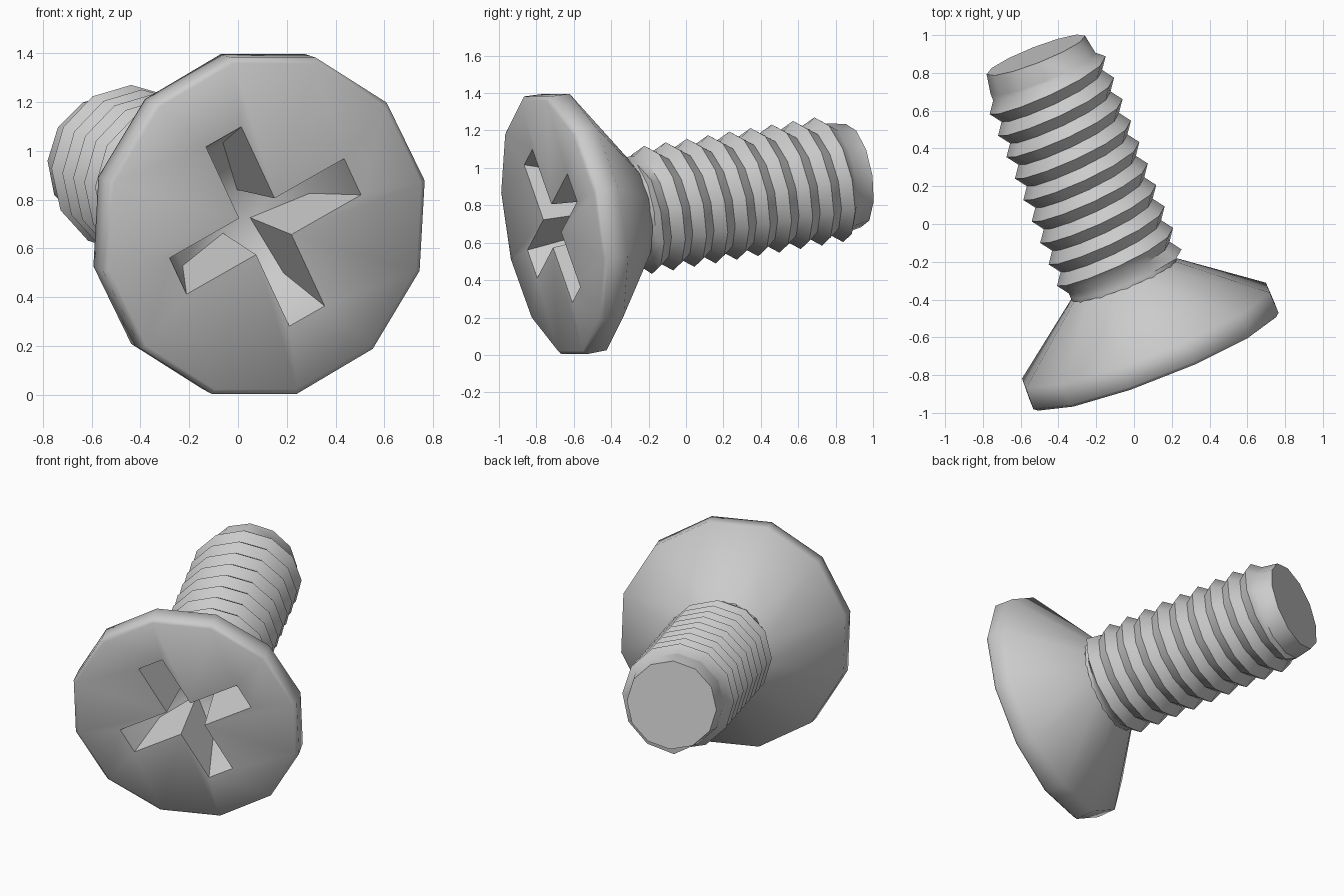
import bpy, bmesh, math
from mathutils import Vector

if "Cube" in bpy.data.objects:
    bpy.data.objects.remove(bpy.data.objects["Cube"])

SIDES = 12
STEP = 2 * math.pi / SIDES
CENTRE = Vector((0.112, -0.715, 0.69))           # middle of the head's front face
AXIS = Vector((-0.36, 0.917, 0.153)).normalized()  # from the head towards the tip
UP = (Vector((0, 0, 1)) - AXIS * AXIS.z).normalized()
SIDE = AXIS.cross(UP).normalized()               # points to +x


def place(a, b, s):
    return CENTRE + SIDE * a + UP * b + AXIS * s


def polar(r, angle, s):
    return place(r * math.cos(angle), r * math.sin(angle), s)


def ring(bm, r, s, turn=0.0):
    return [bm.verts.new(polar(r, (i + turn) * STEP, s)) for i in range(SIDES)]


def bridge(bm, a, b):
    n = len(a)
    for i in range(n):
        j = (i + 1) % n
        bm.faces.new((a[i], a[j], b[j], b[i]))


def cross(bm, length, half, s_tip, s_inner):
    # cross outline: two tip corners and one inner corner per arm
    verts = []
    for k in range(4):
        t = math.radians(29 + 90 * k)
        for u, v, s in ((length, -half, s_tip), (length, half, s_tip), (half, half, s_inner)):
            verts.append(bm.verts.new(place(u * math.cos(t) - v * math.sin(t),
                                            u * math.sin(t) + v * math.cos(t), s)))
    return verts


def finish(bm, name, angle):
    bmesh.ops.remove_doubles(bm, verts=bm.verts, dist=0.0005)
    bmesh.ops.recalc_face_normals(bm, faces=bm.faces)
    mesh = bpy.data.meshes.new(name)
    bm.to_mesh(mesh)
    bm.free()
    obj = bpy.data.objects.new(name, mesh)
    bpy.context.collection.objects.link(obj)
    bpy.context.view_layer.objects.active = obj
    obj.select_set(True)
    bpy.ops.object.shade_smooth_by_angle(angle=math.radians(angle))
    obj.select_set(False)


# Countersunk head with a tapered cross recess
NECK, TIP = 0.457, 1.75
bm = bmesh.new()
floor = cross(bm, 0.31, 0.066, 0.29, 0.40)
mouth = cross(bm, 0.425, 0.086, 0.0, 0.0)
loops = [floor, mouth, ring(bm, 0.70, 0.0, 0.5), ring(bm, 0.722, 0.018, 0.5),
         ring(bm, 0.718, 0.135, 0.5), ring(bm, 0.30, NECK, 0.5)]
for a, b in zip(loops, loops[1:]):
    bridge(bm, a, b)
inner = [floor[3 * k + 2] for k in range(4)]
bm.faces.new(inner)
for k in range(4):
    bm.faces.new((inner[k - 1], floor[3 * k], floor[3 * k + 1], inner[k]))
finish(bm, "screw_head", 60)

# Threaded shank: one helical strip of root and crest, clamped at both ends
PITCH, ROOT, CREST = 0.1235, 0.298, 0.342
START, END = 0.475, 1.645
bm = bmesh.new()


def thread_vert(i, half_turns):
    angle = i * STEP
    s = 0.094 + PITCH * (half_turns / 2 - (angle - math.pi / 2) / (2 * math.pi))
    r = CREST if half_turns % 2 == 0 else ROOT
    if s < START or s > END:
        s, r = min(max(s, START), END), ROOT
    return bm.verts.new(polar(r, angle, s))


columns = [[thread_vert(i, h) for h in range(2, 31)] for i in range(SIDES + 1)]
for left, right in zip(columns, columns[1:]):
    for h in range(len(left) - 1):
        bm.faces.new((left[h], right[h], right[h + 1], left[h + 1]))
# plain collar under the head and plain tip with flat end
bridge(bm, ring(bm, 0.298, NECK - 0.005), ring(bm, ROOT, START))
tip = ring(bm, 0.28, TIP)
bridge(bm, ring(bm, ROOT, END), tip)
bm.faces.new(tip)
bmesh.ops.remove_doubles(bm, verts=bm.verts, dist=0.0005)
bmesh.ops.dissolve_degenerate(bm, edges=bm.edges, dist=0.0005)
finish(bm, "threaded_shank", 50)
